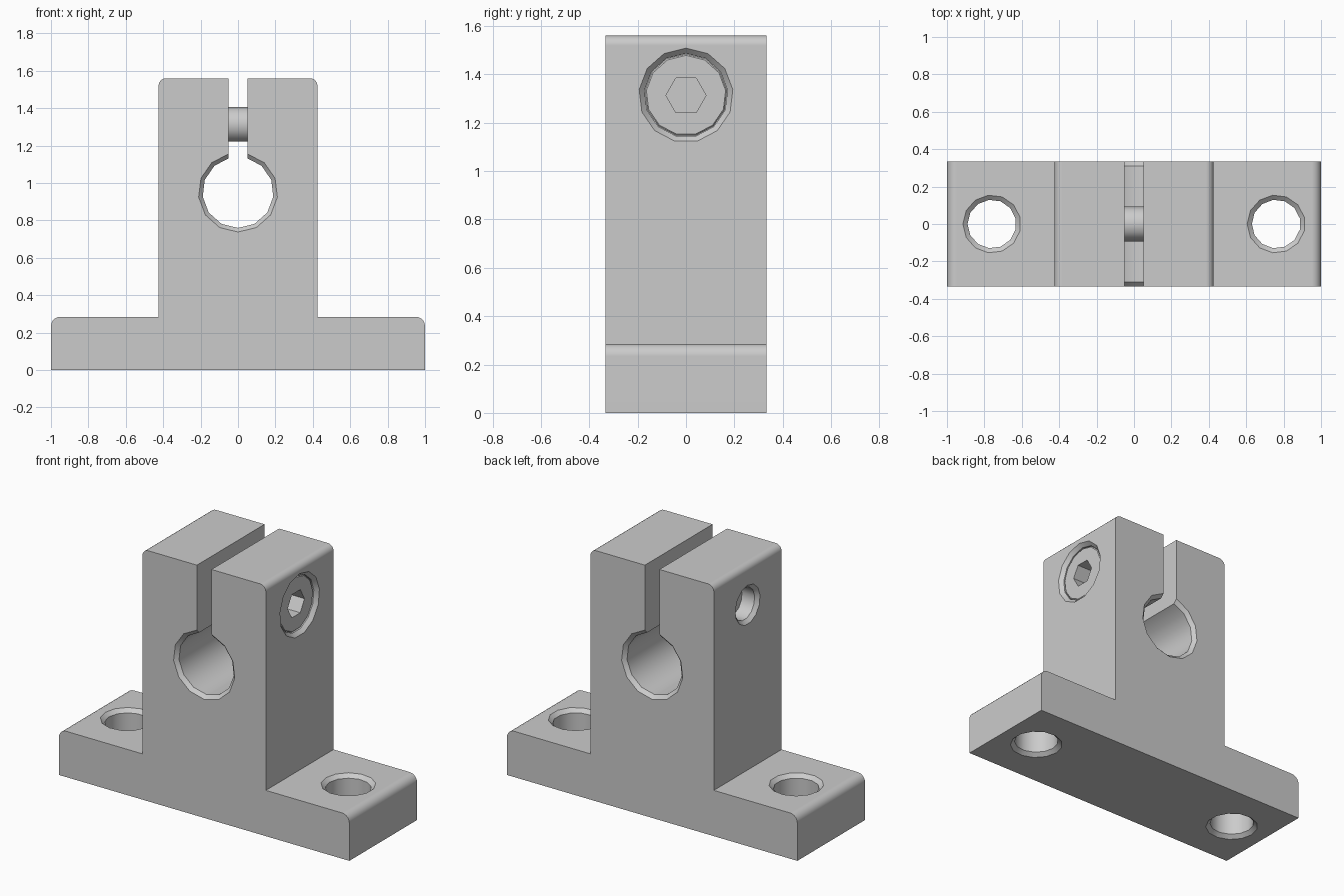
import bpy, bmesh, math
from mathutils import Vector

cube = bpy.data.objects.get("Cube")
if cube:
    bpy.data.objects.remove(cube, do_unlink=True)

X, Y, Z = Vector((1, 0, 0)), Vector((0, 1, 0)), Vector((0, 0, 1))
HALF_DEPTH, BASE_TOP, TOP = 0.333, 0.285, 1.56
HALF_POST = 0.425
SIDES = 13

grey = bpy.data.materials.new("machined grey")
grey.use_nodes = True
grey.diffuse_color = (0.6, 0.6, 0.6, 1)
grey.node_tree.nodes["Principled BSDF"].inputs["Base Color"].default_value = grey.diffuse_color


def finish(bm, name):
    bmesh.ops.recalc_face_normals(bm, faces=bm.faces)
    mesh = bpy.data.meshes.new(name)
    bm.to_mesh(mesh)
    bm.free()
    mesh.materials.append(grey)
    obj = bpy.data.objects.new(name, mesh)
    bpy.context.collection.objects.link(obj)
    return obj


def lathe(name, centre, axis, start, profile, sides=SIDES):
    """Turned solid: profile is (distance along axis, radius)."""
    bm = bmesh.new()
    side = axis.cross(start)
    rings = []
    for t, r in profile:
        ring = []
        for i in range(sides):
            a = math.tau * i / sides
            ring.append(bm.verts.new(Vector(centre) + axis * t
                                     + r * (math.cos(a) * start + math.sin(a) * side)))
        rings.append(ring)
    for lower, upper in zip(rings, rings[1:]):
        for i in range(sides):
            j = (i + 1) % sides
            bm.faces.new((lower[i], lower[j], upper[j], upper[i]))
    bm.faces.new(rings[0])
    bm.faces.new(rings[-1])
    return finish(bm, name)


def extrude_profile(name, points):
    """Outline in x and z, extruded through the full depth."""
    bm = bmesh.new()
    face = bm.faces.new([bm.verts.new((x, -HALF_DEPTH, z)) for x, z in points])
    new = bmesh.ops.extrude_face_region(bm, geom=[face])["geom"]
    verts = [g for g in new if isinstance(g, bmesh.types.BMVert)]
    bmesh.ops.translate(bm, verts=verts, vec=Y * 2 * HALF_DEPTH)
    return finish(bm, name)


def activate(obj):
    bpy.ops.object.select_all(action="DESELECT")
    obj.select_set(True)
    bpy.context.view_layer.objects.active = obj


def cut(obj, cutter):
    mod = obj.modifiers.new("cut", "BOOLEAN")
    mod.operation, mod.solver, mod.object = "DIFFERENCE", "EXACT", cutter
    activate(obj)
    bpy.ops.object.modifier_apply(modifier=mod.name)
    bpy.data.objects.remove(cutter, do_unlink=True)


def smooth(obj):
    activate(obj)
    bpy.ops.object.shade_smooth_by_angle(angle=math.radians(30))
    mod = obj.modifiers.new("flat face normals", "WEIGHTED_NORMAL")
    mod.keep_sharp = True


def rounded_corner(x, z, r, steps=5):
    return [(x - r + r * math.cos(math.pi / 2 * i / steps),
             z - r + r * math.sin(math.pi / 2 * i / steps)) for i in range(steps + 1)]


def through_hole(low, high, r, rim, chamfer=0.022):
    return [(low - 0.02, rim), (low, rim), (low + chamfer, r),
            (high - chamfer, r), (high, rim), (high + 0.02, rim)]


# Upside-down T body with rounded shoulders
half = [(1, 0)] + rounded_corner(1, BASE_TOP, 0.05) + [(HALF_POST, BASE_TOP)] \
    + rounded_corner(HALF_POST, TOP, 0.04)
body = extrude_profile("support_body", half + [(-x, z) for x, z in reversed(half)])

# Shaft bore
cut(body, lathe("bore_cutter", (0, 0, 0.95), Y, -Z,
                through_hole(-HALF_DEPTH, HALF_DEPTH, 0.19, 0.212)))

# Clamping slot from the bore to the top
bm = bmesh.new()
bmesh.ops.create_cube(bm, size=1)
bmesh.ops.scale(bm, verts=bm.verts, vec=(0.1, 1, 0.8))
bmesh.ops.translate(bm, verts=bm.verts, vec=(0, 0, 1.4))
cut(body, finish(bm, "slot_cutter"))

# Mounting holes in both feet
for sign in (-1, 1):
    cut(body, lathe("mount_cutter", (sign * 0.76, 0, 0), Z, -X,
                    through_hole(0, BASE_TOP, 0.13, 0.155)))

# Stepped screw hole across the slot
SCREW = (0, 0, 1.313)
cut(body, lathe("screw_cutter", SCREW, X, Z,
                [(0.45, 0.195), (HALF_POST, 0.195), (0.402, 0.173), (0.2, 0.173),
                 (0.2, 0.1), (-0.403, 0.1), (-HALF_POST, 0.122), (-0.45, 0.122)]))
smooth(body)

# Socket-head clamping screw
screw = lathe("clamp_screw", SCREW, X, Z,
              [(0.4, 0.165), (0.394, 0.171), (0.201, 0.171), (0.201, 0.094), (-0.32, 0.094)])
cut(screw, lathe("socket_cutter", SCREW, X, Y, [(0.3, 0.083), (0.45, 0.083)], 6))
smooth(screw)
